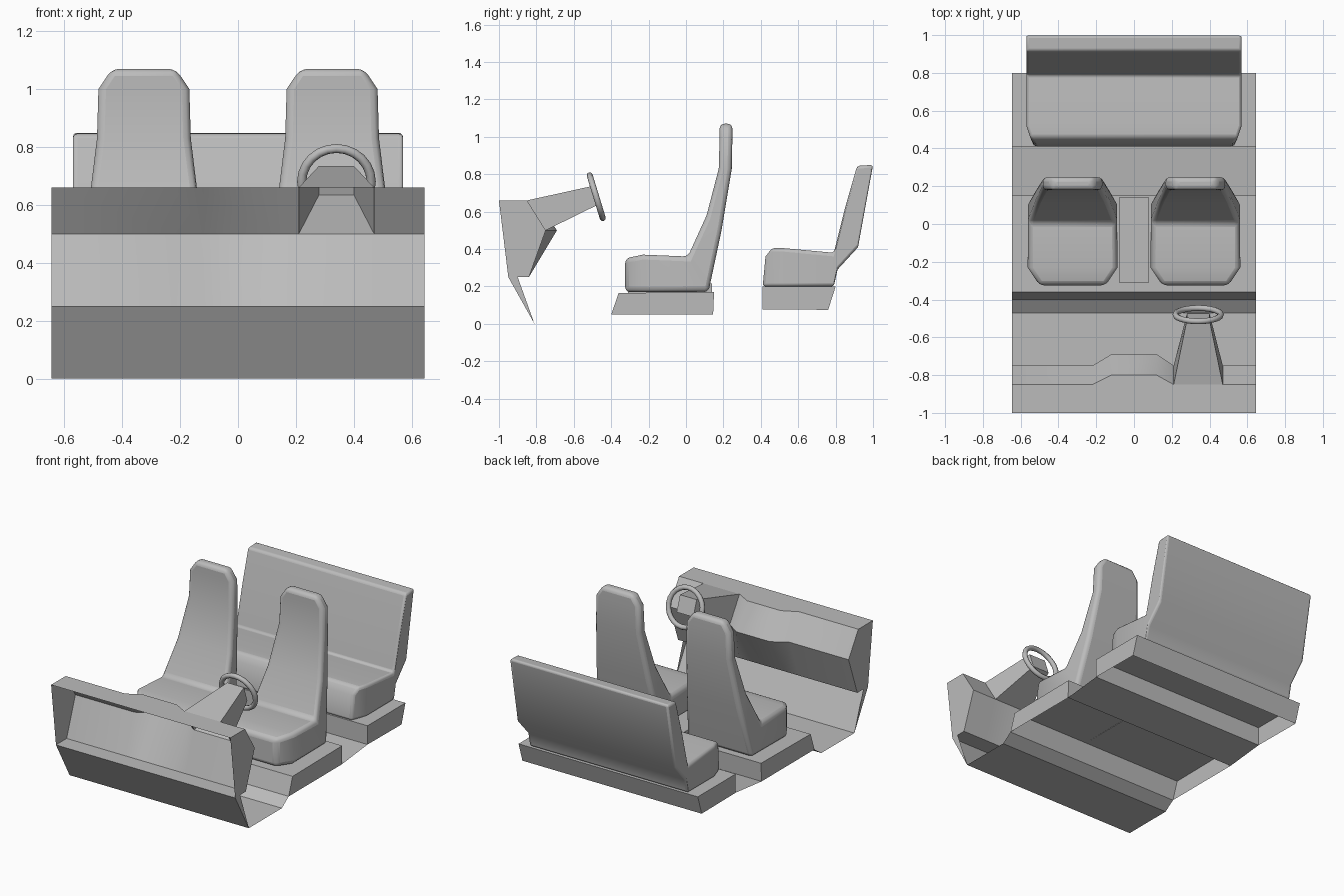
import bpy, bmesh, math

cube = bpy.data.objects.get("Cube")
if cube:
    bpy.data.objects.remove(cube, do_unlink=True)

# One plain grey for everything
grey = bpy.data.materials.new("plain grey")
grey.use_nodes = True
COLOUR = (0.5, 0.5, 0.5, 1)
grey.diffuse_color = COLOUR
grey.node_tree.nodes["Principled BSDF"].inputs["Base Color"].default_value = COLOUR

HALF = 0.645  # half width of floor and dashboard


def finish(ob, angle=35, bevel=0):
    if not ob.data.materials:
        ob.data.materials.append(grey)
    bpy.ops.object.select_all(action='DESELECT')
    ob.select_set(True)
    bpy.context.view_layer.objects.active = ob
    if bevel:
        mod = ob.modifiers.new("soft edges", 'BEVEL')
        mod.width = bevel
        mod.segments = 3
        mod.limit_method = 'ANGLE'
        mod.angle_limit = math.radians(40)
    bpy.ops.object.shade_smooth_by_angle(angle=math.radians(angle))
    return ob


def loft(name, rings, closed=True, caps=(True, True), skip=(), **kw):
    """Join equal-length rings of points with quads, capping the ends if asked."""
    bm = bmesh.new()
    rows = [[bm.verts.new(p) for p in ring] for ring in rings]
    n = len(rows[0])
    for i in range(len(rows) - 1):
        for j in range(n if closed else n - 1):
            if (i, j) not in skip:
                k = (j + 1) % n
                bm.faces.new((rows[i][j], rows[i][k], rows[i + 1][k], rows[i + 1][j]))
    for want, row in zip(caps, (rows[0], rows[-1])):
        if want:
            bm.faces.new(row)
    bmesh.ops.recalc_face_normals(bm, faces=bm.faces)
    me = bpy.data.meshes.new(name)
    bm.to_mesh(me)
    bm.free()
    ob = bpy.data.objects.new(name, me)
    bpy.context.collection.objects.link(ob)
    return finish(ob, **kw)


def padded(name, cx, rungs, bevel):
    """Upholstery: each rung is (upper y, z), (lower y, z), half width."""
    rings = [[(cx - w, *a), (cx + w, *a), (cx + w, *b), (cx - w, *b)]
             for a, b, w in rungs]
    return loft(name, rings, bevel=bevel, angle=50)


# Floor sheet with raised seat platforms
floor = [(-.95, .25), (-.81, 0), (-.47, 0), (-.4, .05), (-.36, .165), (.15, .17),
         (.145, .05), (.41, .078), (.41, .2), (.8, .2), (.76, .075)]
loft("floor", [[(x, *p) for p in floor] for x in (-HALF, HALF)],
     closed=False, caps=(False, False), angle=20)

# Side panels closing the platforms and the footwell
panels = {"footwell_side": [floor[0], (-.9, .25), floor[1]],
          "front_platform_side": floor[3:7],
          "rear_platform_side": floor[7:11]}
for name, outline in panels.items():
    for side, x in (("left", HALF), ("right", -HALF)):
        loft(f"{name}_{side}", [[(x, *p) for p in outline]], caps=(True, False))

# Dashboard shell, open at the front, bulging in the middle
dash = [(-1, .66, 0), (-.85, .66, .05), (-.75, .5, .06), (-.84, .25, 0), (-.95, .25, 0)]
stations = [(-HALF, 0), (-.22, 0), (-.12, 1), (.12, 1), (.21, 0), (.47, 0), (HALF, 0)]
loft("dashboard", [[(x, y + b * bulge, z) for y, z, b in dash] for x, bulge in stations],
     closed=False, skip={(4, 1)}, angle=30)

# Steering column, hollow towards the front
column = [(.21, .47, (-.85, .66), (-.75, .5)), (.28, .40, (-.51, .735), (-.475, .635))]
loft("steering_column",
     [[(l, *a), (r, *a), (r, *b), (l, *b)] for l, r, a, b in column],
     caps=(False, True), angle=20)

# Steering wheel
bpy.ops.mesh.primitive_torus_add(
    major_radius=.12, minor_radius=.016, major_segments=24, minor_segments=8,
    location=(.34, -.48, .68), rotation=(math.radians(90 + 17), 0, 0))
wheel = bpy.context.object
wheel.name = "steering_wheel"
finish(wheel, angle=60)

# Front seats
seat = [((-.325, .35), (-.325, .17), .175),
        ((-.23, .37), (-.23, .17), .238),
        ((.01, .36), (.12, .17), .235),
        ((.11, .58), (.19, .5), .195),
        ((.175, .83), (.245, .83), .162),
        ((.18, 1.0), (.248, 1.0), .157),
        ((.18, 1.07), (.248, 1.07), .11)]
for side, s in (("left", 1), ("right", -1)):
    padded(f"front_seat_{side}", s * .325, seat, .025)

# Rear bench
bench = [((.425, .36), (.41, .2), .53),
         ((.46, .405), (.46, .2), .55),
         ((.52, .405), (.52, .2), .57),
         ((.79, .38), (.79, .2), .57),
         ((.80, .42), (.81, .29), .57),
         ((.85, .62), (.92, .41), .57),
         ((.915, .845), (1.0, .85), .57)]
padded("rear_bench", 0, bench, .015)

# Low console between the front seats
loft("centre_console", [[(x, y, z) for x, y in ((-.08, -.31), (.08, -.31), (.08, .14), (-.08, .14))]
                        for z in (.165, .215)])
